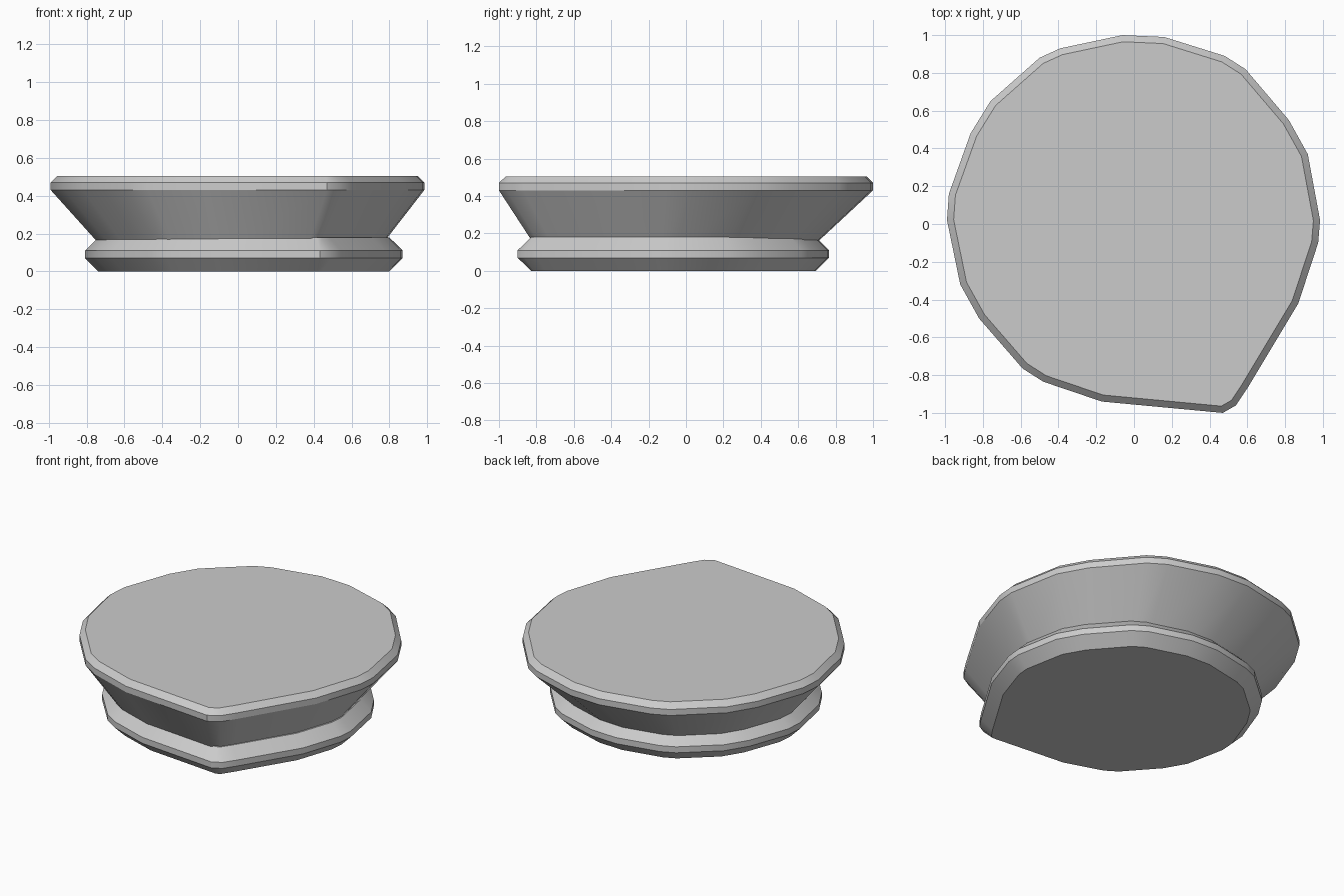
import bpy
import bmesh
import math
from mathutils import Vector

cube = bpy.data.objects.get("Cube")
if cube:
    bpy.data.objects.remove(cube, do_unlink=True)

# One stone-grey material
grey = bpy.data.materials.new("stone grey")
grey.use_nodes = True
colour = (0.6, 0.6, 0.6, 1)
grey.diffuse_color = colour
grey.node_tree.nodes["Principled BSDF"].inputs["Base Color"].default_value = colour

# Rim outline, counter-clockwise, round with one corner
RIM = [Vector(p) for p in (
    (-.06, 1), (-.39, .93), (-.5, .88), (-.76, .65), (-.865, .48), (-.98, .16),
    (-.99, .02), (-.92, -.32), (-.82, -.5), (-.59, -.765), (-.48, -.835),
    (-.17, -.94), (.47, -1), (.54, -.96), (.6, -.87), (.87, -.42), (.975, -.1),
    (.985, .02), (.92, .37), (.82, .55), (.59, .82), (.48, .89), (.16, .99))]


def scaled(outline, sx, sy, dx, dy):
    return [Vector((p.x * sx + dx, p.y * sy + dy)) for p in outline]


def inset(outline, d):
    """Move every edge inward by d, mitring the corners."""
    result = []
    for i, p in enumerate(outline):
        a = (p - outline[i - 1]).normalized()
        b = (outline[(i + 1) % len(outline)] - p).normalized()
        na, nb = Vector((-a.y, a.x)), Vector((-b.y, b.x))
        result.append(p + (na + nb) * d / (1 + na.dot(nb)))
    return result


def loft(name, layers):
    """Skin a stack of (outline, height) layers and cap both ends."""
    bm = bmesh.new()
    rings = [[bm.verts.new((p.x, p.y, z)) for p in outline] for outline, z in layers]
    n = len(rings[0])
    for low, high in zip(rings, rings[1:]):
        for i in range(n):
            j = (i + 1) % n
            bm.faces.new((low[i], low[j], high[j], high[i]))
    bm.faces.new(rings[0][::-1])
    bm.faces.new(rings[-1])
    bmesh.ops.recalc_face_normals(bm, faces=bm.faces)
    mesh = bpy.data.meshes.new(name)
    bm.to_mesh(mesh)
    bm.free()
    mesh.materials.append(grey)
    obj = bpy.data.objects.new(name, mesh)
    bpy.context.collection.objects.link(obj)
    bpy.ops.object.select_all(action='DESELECT')
    obj.select_set(True)
    bpy.context.view_layer.objects.active = obj
    bpy.ops.object.shade_smooth_by_angle(angle=math.radians(30))


# Bevelled foot slab
foot = scaled(RIM, .85, .8325, .033, -.0675)
foot_end = inset(foot, .07)
loft("foot_slab", [(foot_end, 0), (foot, .07), (foot, .11), (foot_end, .18)])

# Flared top, its narrow end sunk into the foot
neck = scaled(RIM, .72, .715, .02, -.07)
loft("flared_top", [(neck, .1), (RIM, .43), (RIM, .47), (inset(RIM, .035), .505)])
